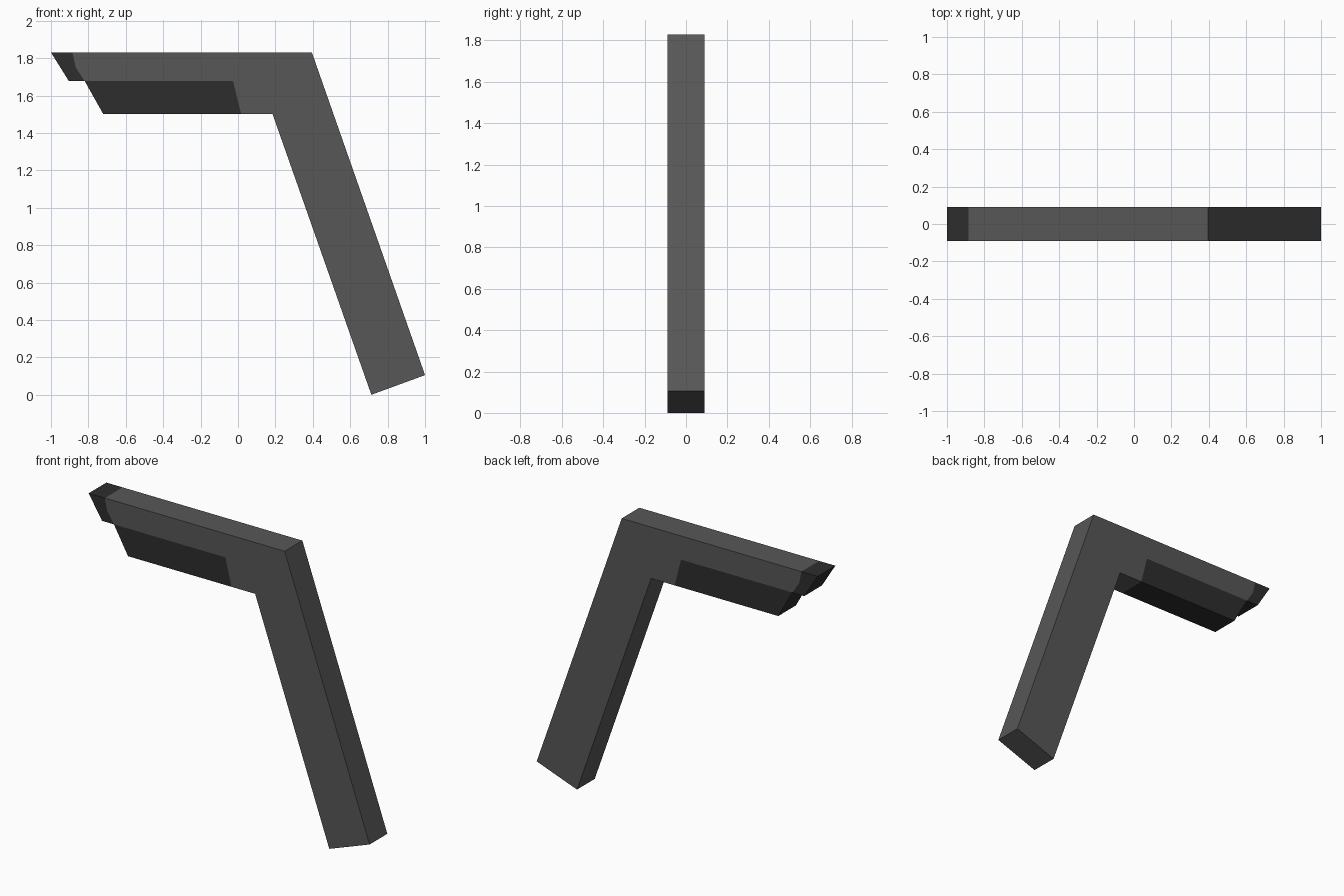
import bpy, bmesh

if "Cube" in bpy.data.objects:
    bpy.data.objects.remove(bpy.data.objects["Cube"])

HALF = 0.09  # half thickness along y


def material(name, value):
    m = bpy.data.materials.new(name)
    m.diffuse_color = (value, value, value, 1)
    m.use_nodes = True
    m.node_tree.nodes["Principled BSDF"].inputs["Base Color"].default_value = m.diffuse_color
    return m


# Side profile points (x, z), shared by the regions below
P = {
    "tip_top": (-1.0, 1.83), "band_top": (-0.885, 1.83), "band_mid": (-0.868, 1.75),
    "notch": (-0.82, 1.678), "tip_low": (-0.905, 1.678),
    "grip_front": (-0.72, 1.5), "grip_back": (0.017, 1.5), "grip_up": (-0.027, 1.678),
    "elbow_in": (0.185, 1.5), "foot_in": (0.713, 0.0),
    "foot_out": (1.0, 0.105), "elbow_out": (0.395, 1.83),
}

# Colour regions: material index and outline, counter-clockwise seen from the front
REGIONS = [
    (0, ["band_top", "band_mid", "notch", "grip_up", "grip_back", "elbow_in",
         "foot_in", "foot_out", "elbow_out"]),                        # arm and leg
    (1, ["tip_top", "tip_low", "notch", "band_mid", "band_top"]),     # dark tip
    (1, ["notch", "grip_front", "grip_back", "grip_up"]),             # dark underside block
]

bm = bmesh.new()
front = {k: bm.verts.new((x, -HALF, z)) for k, (x, z) in P.items()}
back = {k: bm.verts.new((x, HALF, z)) for k, (x, z) in P.items()}
edges = {(a, b) for _, r in REGIONS for a, b in zip(r, r[1:] + r[:1])}

for index, names in REGIONS:
    faces = [bm.faces.new([front[n] for n in names]),
             bm.faces.new([back[n] for n in reversed(names)])]
    # Walls only on the outer outline, so no inner faces remain
    for a, b in zip(names, names[1:] + names[:1]):
        if (b, a) not in edges:
            faces.append(bm.faces.new([front[b], front[a], back[a], back[b]]))
    for f in faces:
        f.material_index = index
bmesh.ops.recalc_face_normals(bm, faces=bm.faces)

mesh = bpy.data.meshes.new("bent_arm")
bm.to_mesh(mesh)
bm.free()
mesh.materials.append(material("dark grey", 0.095))
mesh.materials.append(material("near black", 0.027))
bpy.context.collection.objects.link(bpy.data.objects.new("bent_arm", mesh))
